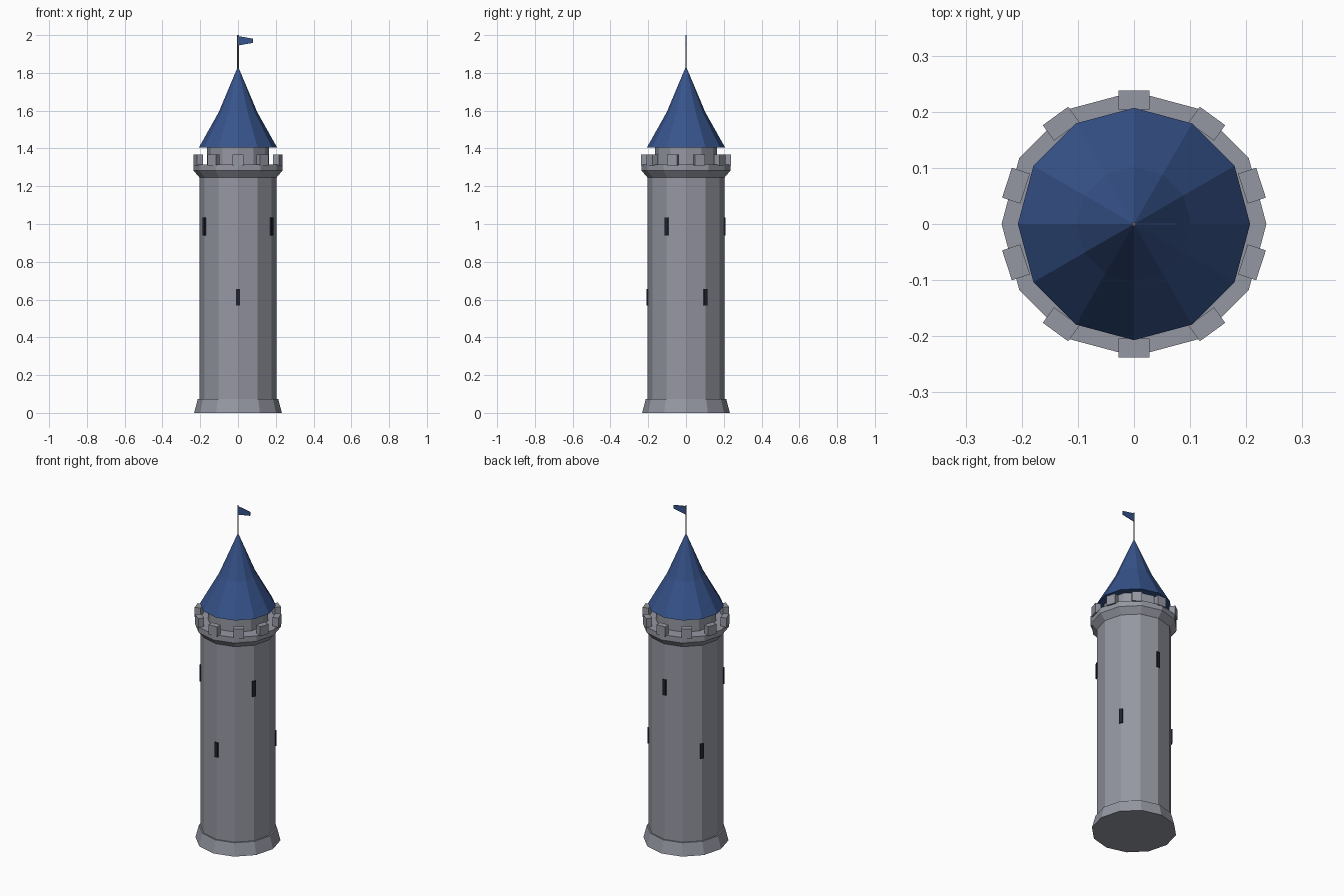
import bpy, bmesh, math
from mathutils import Matrix, Vector

if "Cube" in bpy.data.objects:
    bpy.data.objects.remove(bpy.data.objects["Cube"])

SIDES = 12


def material(name, rgb):
    m = bpy.data.materials.new(name)
    m.diffuse_color = (*rgb, 1)
    m.use_nodes = True
    m.node_tree.nodes["Principled BSDF"].inputs["Base Color"].default_value = m.diffuse_color
    return m


stone = material("grey stone", (0.30, 0.31, 0.36))
blue = material("blue roof", (0.038, 0.088, 0.26))
dark = material("dark opening", (0.013, 0.016, 0.028))
metal = material("pole grey", (0.13, 0.13, 0.15))


def finish(name, bm, mat):
    bmesh.ops.recalc_face_normals(bm, faces=bm.faces)
    mesh = bpy.data.meshes.new(name)
    bm.to_mesh(mesh)
    bm.free()
    mesh.materials.append(mat)
    obj = bpy.data.objects.new(name, mesh)
    bpy.context.collection.objects.link(obj)
    return obj


def turned(name, profile, mat, sides=SIDES):
    """Faceted solid from (radius, z) pairs; radius 0 makes a tip."""
    bm = bmesh.new()
    rings = []
    for r, z in profile:
        if r == 0:
            rings.append([bm.verts.new((0, 0, z))] * sides)
        else:
            rings.append([bm.verts.new((r * math.cos(math.tau * i / sides),
                                        r * math.sin(math.tau * i / sides), z))
                          for i in range(sides)])
    for a, b in zip(rings, rings[1:]):
        for i in range(sides):
            j = (i + 1) % sides
            corners = list(dict.fromkeys((a[i], a[j], b[j], b[i])))
            bm.faces.new(corners)
    for ring in (rings[0], rings[-1]):
        if ring[0] != ring[1]:
            bm.faces.new(ring)
    return finish(name, bm, mat)


def radial_boxes(name, angles, r0, r1, width, z0, z1, mat):
    """Boxes facing outward at the given angles in degrees."""
    bm = bmesh.new()
    for a in angles:
        mx = (Matrix.Rotation(math.radians(a), 4, 'Z')
              @ Matrix.Translation(Vector(((r0 + r1) / 2, 0, (z0 + z1) / 2)))
              @ Matrix.Diagonal((r1 - r0, width, z1 - z0, 1)))
        bmesh.ops.create_cube(bm, size=1, matrix=mx)
    return finish(name, bm, mat)


# Stone body
turned("base", [(0.232, 0), (0.213, 0.074)], stone)
turned("shaft", [(0.205, 0.05), (0.205, 1.26)], stone)
turned("parapet", [(0.205, 1.247), (0.236, 1.283), (0.236, 1.316)], stone)
turned("upper_drum", [(0.165, 1.30), (0.165, 1.41)], stone)
radial_boxes("merlons", [90 + 36 * k for k in range(10)],
             0.204, 0.238, 0.056, 1.31, 1.368, stone)

# Arrow slits, two staggered rows on the corners
radial_boxes("lower_slits", (-90, 30, 150), 0.2, 0.2095, 0.021, 0.568, 0.657, dark)
radial_boxes("upper_slits", (-150, -30, 90), 0.2, 0.2095, 0.021, 0.94, 1.034, dark)

# Flared roof
turned("roof", [(0.207, 1.405), (0.102, 1.592), (0, 1.835)], blue)

# Pole and pennant
turned("flag_pole", [(0.004, 1.80), (0.004, 2.0)], metal, 6)
bm = bmesh.new()
outline = [(0, 1.995), (0.08, 1.981), (0.08, 1.959), (0, 1.945)]
face = bm.faces.new([bm.verts.new((x, -0.002, z)) for x, z in outline])
ext = bmesh.ops.extrude_face_region(bm, geom=[face], use_keep_orig=True)
bmesh.ops.translate(bm, vec=(0, 0.004, 0),
                    verts=[v for v in ext["geom"] if isinstance(v, bmesh.types.BMVert)])
finish("flag", bm, blue)
